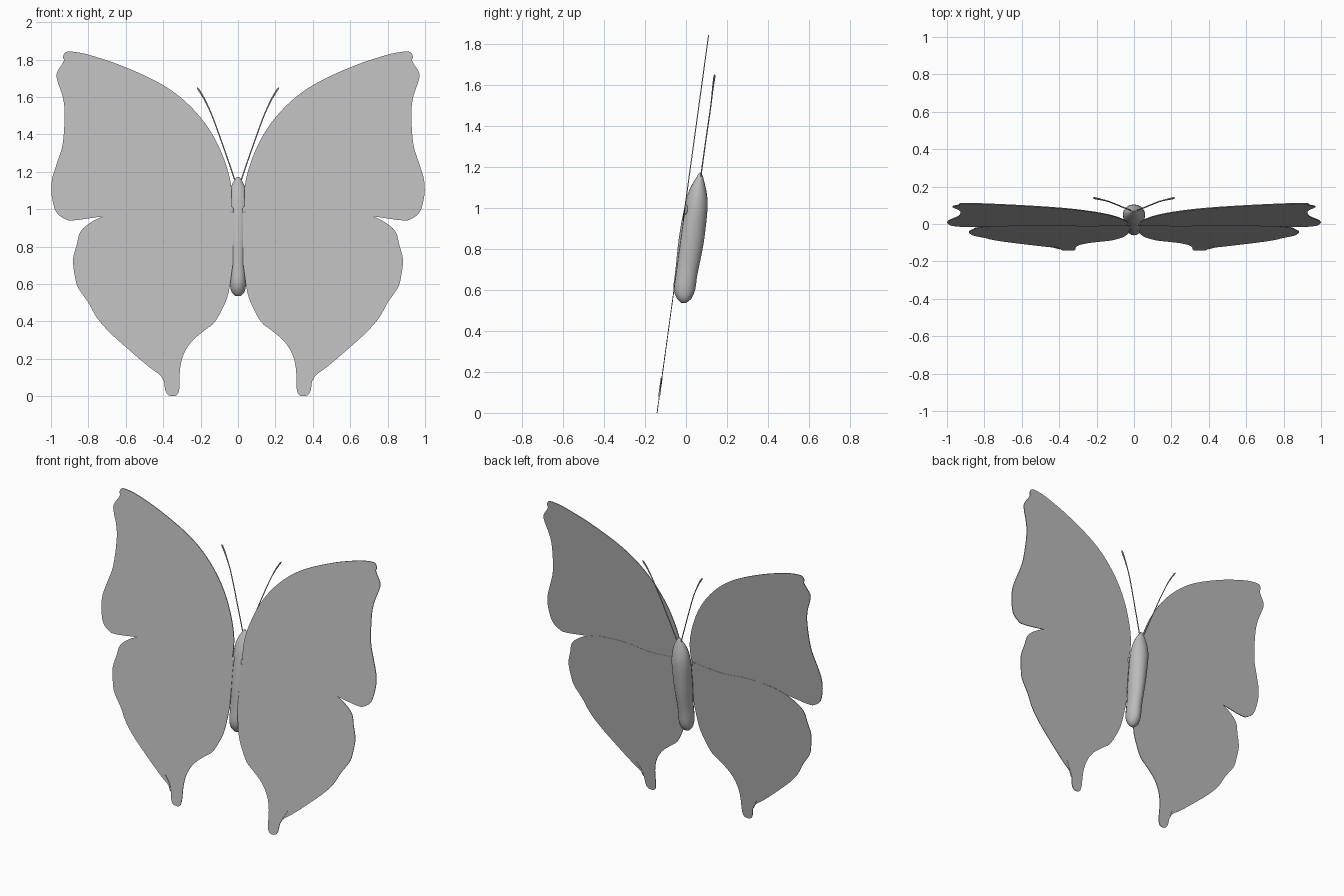
import bpy, bmesh, math
from mathutils import Vector

if "Cube" in bpy.data.objects:
    bpy.data.objects.remove(bpy.data.objects["Cube"])

grey = bpy.data.materials.new("soft_grey")
grey.diffuse_color = (0.5, 0.5, 0.5, 1)
grey.use_nodes = True
grey.node_tree.nodes["Principled BSDF"].inputs["Base Color"].default_value = grey.diffuse_color


def lean(z):
    """Depth of the backward-leaning wing plane at height z."""
    return -0.142 + 0.1375 * z


def smooth_path(pts, steps=4):
    """Catmull-Rom curve through open control points."""
    p = [Vector(q) for q in pts]
    p = [p[0]] + p + [p[-1]]
    out = []
    for a, b, c, d in zip(p, p[1:], p[2:], p[3:]):
        for i in range(steps):
            t = i / steps
            out.append(0.5 * (2 * b + (c - a) * t + (2 * a - 5 * b + 4 * c - d) * t * t
                              + (3 * b - a - 3 * c + d) * t ** 3))
    return out + [p[-1]]


def add_object(name, bm, mirror=False):
    bmesh.ops.recalc_face_normals(bm, faces=bm.faces)
    mesh = bpy.data.meshes.new(name)
    bm.to_mesh(mesh)
    bm.free()
    mesh.materials.append(grey)
    ob = bpy.data.objects.new(name, mesh)
    bpy.context.collection.objects.link(ob)
    if mirror:
        ob.modifiers.new("mirror", 'MIRROR')
    bpy.ops.object.select_all(action='DESELECT')
    ob.select_set(True)
    bpy.context.view_layer.objects.active = ob
    bpy.ops.object.shade_smooth_by_angle(angle=math.radians(40))
    return ob


def add_sheet(name, outline, thickness, offset=0.0):
    """Thin mirrored plate lying in the wing plane."""
    bm = bmesh.new()
    y0 = offset - thickness / 2
    face = bm.faces.new([bm.verts.new((x, lean(z) + y0, z)) for x, z in outline])
    ext = bmesh.ops.extrude_face_region(bm, geom=[face])
    moved = [v for v in ext['geom'] if isinstance(v, bmesh.types.BMVert)]
    bmesh.ops.translate(bm, verts=moved, vec=(0, thickness, 0))
    bmesh.ops.triangulate(bm, faces=[f for f in bm.faces if len(f.verts) > 4])
    return add_object(name, bm, mirror=True)


# Forewings: leading edge, wavy outer edge, trailing edge
fore = [(.036, 1.0), (.036, 1.12), (.065, 1.24), (.12, 1.37), (.20, 1.49), (.31, 1.60),
        (.44, 1.685), (.63, 1.77), (.79, 1.823), (.87, 1.84), (.92, 1.84), (.935, 1.815),
        (.932, 1.79), (.968, 1.73), (.965, 1.685), (.937, 1.60), (.927, 1.51), (.937, 1.35),
        (.97, 1.24), (.994, 1.16), (.997, 1.08), (.975, .99), (.93, .95), (.88, .94),
        (.72, .962), (.58, .984), (.42, .984), (.25, .966), (.13, .98), (.03, .99)]
add_sheet("forewings", smooth_path(fore), 0.005, -0.001)

# Hindwings: scalloped outer edge running down into the tail
hind = [(.028, 1.0), (.25, .98), (.42, .995), (.60, .99), (.72, .962), (.80, .92),
        (.845, .875), (.862, .81), (.882, .73), (.872, .64), (.855, .58), (.80, .50),
        (.755, .42), (.685, .34), (.58, .245), (.48, .16), (.42, .115), (.397, .08),
        (.388, .03), (.37, .004), (.33, .004), (.314, .04), (.31, .145), (.29, .225),
        (.245, .295), (.175, .355), (.125, .395), (.08, .475), (.05, .555), (.028, .7)]
add_sheet("hindwings", smooth_path(hind), 0.004, 0.001)

# Small folds above the tails
add_sheet("tail_folds", smooth_path([(.445, .17), (.42, .125), (.397, .08), (.408, .125), (.442, .17)]),
          0.009)

# Body: rings of (height, front depth, back depth, half width)
rings = [(.535, -.022, -.002, .012), (.555, -.042, .025, .034), (.60, -.061, .045, .044),
         (.66, -.056, .053, .045), (.72, -.049, .065, .045), (.82, -.039, .085, .052),
         (.92, -.024, .098, .057), (1.0, -.008, .105, .06), (1.06, .006, .103, .055),
         (1.11, .028, .093, .042), (1.15, .052, .083, .022), (1.172, .066, .074, .008)]
SIDES = 16
bm = bmesh.new()
loops = []
for z, front, back, half in smooth_path([Vector(r) for r in rings], 2):
    mid, depth = (front + back) / 2, (back - front) / 2
    loops.append([bm.verts.new((half * math.cos(a), mid + depth * math.sin(a), z))
                  for a in (2 * math.pi * i / SIDES for i in range(SIDES))])
for low, high in zip(loops, loops[1:]):
    for i in range(SIDES):
        j = (i + 1) % SIDES
        bm.faces.new((low[i], low[j], high[j], high[i]))
bm.faces.new(loops[0])
bm.faces.new(loops[-1])
add_object("body", bm)

# Small shoulder knobs where the forewings join
bm = bmesh.new()
bmesh.ops.create_icosphere(bm, subdivisions=2, radius=1)
for v in bm.verts:
    v.co = (.035 + v.co.x * .014, v.co.y * .01, .99 + v.co.z * .025)
add_object("shoulders", bm, mirror=True)

# Antennae: thin stalks thickening to the tips
path = smooth_path([(.015, .072, 1.15), (.07, .094, 1.31), (.135, .12, 1.49),
                    (.178, .131, 1.585), (.217, .14, 1.65)], 5)
bm = bmesh.new()
loops = []
for k, p in enumerate(path):
    t = k / (len(path) - 1)
    r = 0.0035 + 0.003 * max(0, t - 0.6) / 0.4 if k < len(path) - 1 else 0.002
    loops.append([bm.verts.new(p + Vector((r * math.cos(a), r * math.sin(a), 0)))
                  for a in (math.pi * i / 3 for i in range(6))])
for low, high in zip(loops, loops[1:]):
    for i in range(6):
        j = (i + 1) % 6
        bm.faces.new((low[i], low[j], high[j], high[i]))
bm.faces.new(loops[0])
bm.faces.new(loops[-1])
add_object("antennae", bm, mirror=True)
